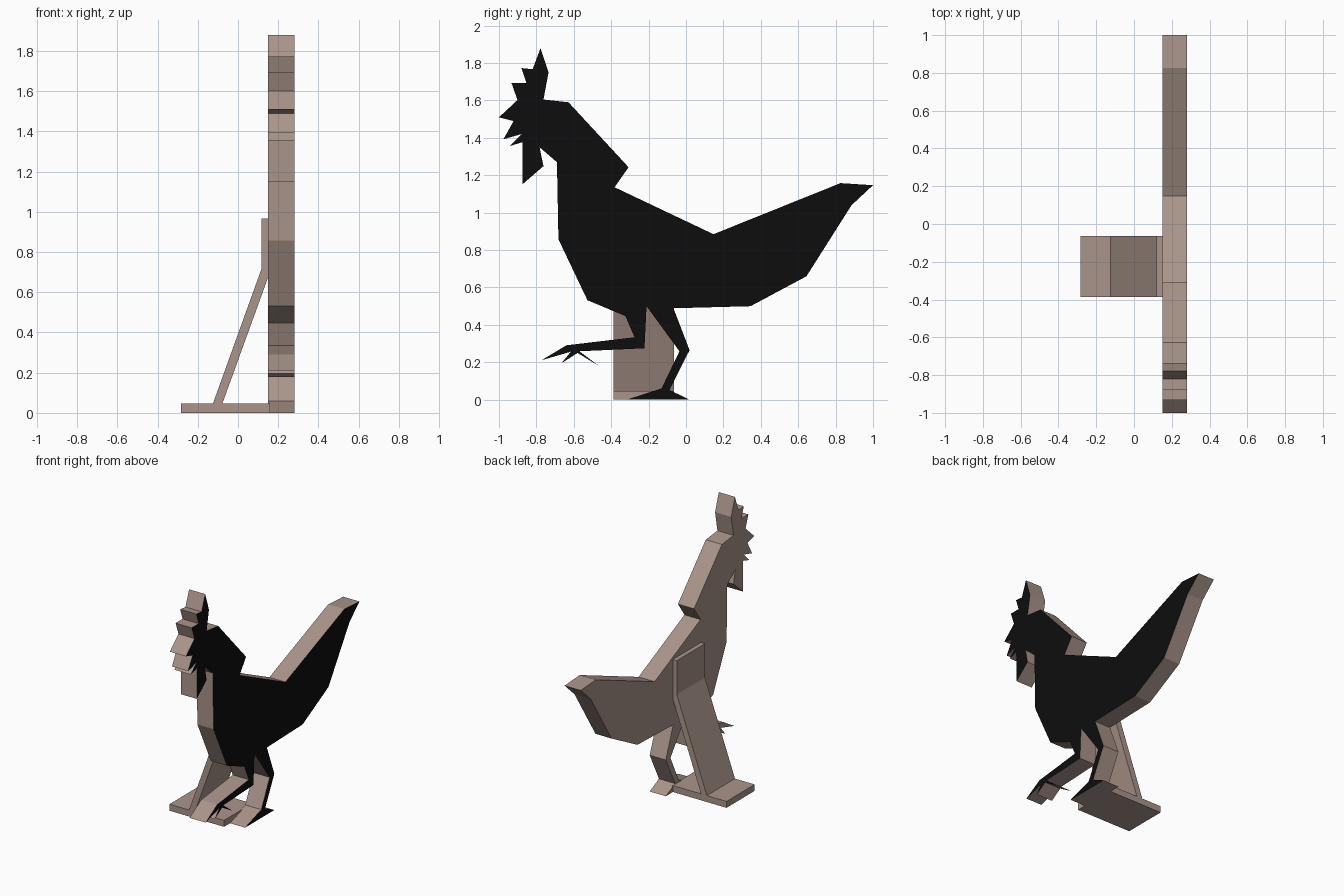
import bpy, bmesh

if "Cube" in bpy.data.objects:
    bpy.data.objects.remove(bpy.data.objects["Cube"])

def material(name, rgb):
    m = bpy.data.materials.new(name)
    m.diffuse_color = (*rgb, 1)
    m.use_nodes = True
    m.node_tree.nodes["Principled BSDF"].inputs["Base Color"].default_value = m.diffuse_color
    return m

wood = material("bare wood", (0.40, 0.30, 0.255))
black = material("black paint", (0.004, 0.004, 0.004))

def extrude(name, points, vec, mats):
    """Extrude a closed flat outline along vec into a solid board."""
    bm = bmesh.new()
    face = bm.faces.new([bm.verts.new(p) for p in points])
    ext = bmesh.ops.extrude_face_region(bm, geom=[face], use_keep_orig=True)
    verts = [g for g in ext["geom"] if isinstance(g, bmesh.types.BMVert)]
    bmesh.ops.translate(bm, verts=verts, vec=vec)
    bmesh.ops.recalc_face_normals(bm, faces=bm.faces)
    me = bpy.data.meshes.new(name)
    bm.to_mesh(me)
    bm.free()
    for m in mats:
        me.materials.append(m)
    ob = bpy.data.objects.new(name, me)
    bpy.context.collection.objects.link(ob)
    return ob

# Rooster silhouette in (y, z)
outline = [
    # comb, neck, back and tail
    (-.778, 1.88), (-.735, 1.75), (-.762, 1.605), (-.628, 1.59), (-.307, 1.243),
    (-.382, 1.136), (.147, .885), (.826, 1.158), (1.0, 1.147), (.885, 1.04),
    (.644, .66), (.345, .5), (-.067, .489),
    # standing leg
    (.019, .265), (-.088, .052), (.019, 0), (-.318, 0), (-.131, .06),
    (-.035, .259), (-.211, .5),
    # raised leg
    (-.222, .275), (-.57, .259), (-.463, .179), (-.58, .25), (-.666, .195),
    (-.615, .257), (-.773, .211), (-.639, .291), (-.275, .334), (-.324, .447),
    # breast, wattle, beak and comb
    (-.527, .532), (-.682, .858), (-.69, 1.27), (-.783, 1.35), (-.762, 1.249),
    (-.874, 1.152), (-.874, 1.377), (-.944, 1.356), (-.88, 1.42), (-.976, 1.393),
    (-.922, 1.49), (-1.0, 1.51), (-.901, 1.602), (-.933, 1.693), (-.853, 1.693),
    (-.88, 1.773), (-.82, 1.767)]
board = extrude("rooster_board", [(.15, y, z) for y, z in outline], (.13, 0, 0), [wood, black])

# Only the display side is painted black
for f in board.data.polygons:
    f.material_index = 1 if f.normal.x > 0.9 else 0

# Bent back support and foot plate, profiles in (x, z)
Y0, WIDTH = -.387, .324
strut = [(-.127, .04), (-.08, .04), (.15, .675), (.15, .967), (.118, .967), (.118, .72)]
plate = [(-.283, 0), (.158, 0), (.158, .047), (-.283, .047)]
for name, prof in (("back_strut", strut), ("foot_plate", plate)):
    extrude(name, [(x, Y0, z) for x, z in prof], (0, WIDTH, 0), [wood])
